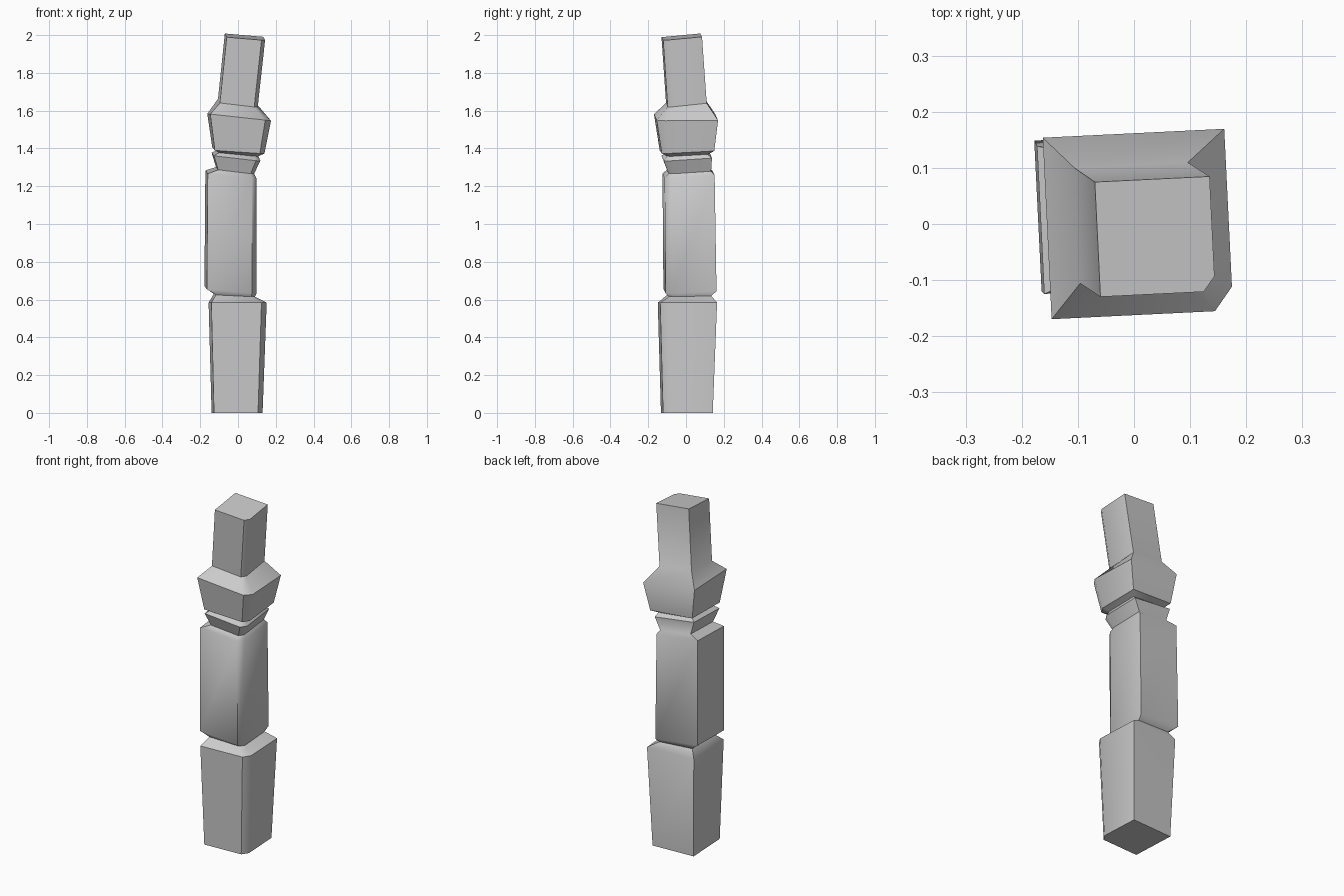
import bpy, bmesh, math

if "Cube" in bpy.data.objects:
    bpy.data.objects.remove(bpy.data.objects["Cube"])

ROT = math.radians(2.8)      # whole post is slightly twisted about z
C, S = math.cos(ROT), math.sin(ROT)


def ring(bm, z, x0, x1, y0, y1, tx, ty):
    """Square section with the front right corner chamfered, fitted to bounds and tilted."""
    cx, cy = (x0 + x1) / 2, (y0 + y1) / 2
    hx, hy = (x1 - x0) / 2.1, (y1 - y0) / 2.1
    pts = [(-hx, -hy), (hx * 0.8, -hy), (hx, -hy * 0.74), (hx, hy), (-hx, hy)]
    verts = []
    for px, py in pts:
        dx, dy = px * C - py * S, px * S + py * C
        verts.append(bm.verts.new((cx + dx, cy + dy, z + tx * dx + ty * dy)))
    return verts


# z, x min, x max, y min, y max, tilt along x, tilt along y
sections = [
    (0.000, -0.140, 0.132, -0.133, 0.142, 0, 0),             # foot
    (0.584, -0.156, 0.154, -0.150, 0.165, 0, 0),
    (0.622, -0.128, 0.090, -0.100, 0.135, -0.05, 0.02),      # lower groove
    (0.650, -0.178, 0.100, -0.120, 0.162, -0.10, 0.05),      # shaft
    (1.262, -0.173, 0.099, -0.125, 0.152, -0.10, 0.06),
    (1.283, -0.116, 0.086, -0.102, 0.134, -0.12, 0.06),      # upper groove
    (1.355, -0.140, 0.120, -0.130, 0.138, -0.12, 0.06),      # ring
    (1.373, -0.112, 0.110, -0.110, 0.115, -0.10, 0.05),
    (1.388, -0.136, 0.142, -0.140, 0.150, -0.07, 0.05),      # collar
    (1.565, -0.163, 0.177, -0.170, 0.170, -0.11, 0.00),
    (1.640, -0.106, 0.106, -0.106, 0.110, -0.12, 0.10),      # top peg
    (1.990, -0.070, 0.145, -0.130, 0.085, -0.09, 0.09),
]

bm = bmesh.new()
rings = [ring(bm, *s) for s in sections]
for a, b in zip(rings, rings[1:]):
    for i in range(5):
        j = (i + 1) % 5
        bm.faces.new((a[i], a[j], b[j], b[i]))
bm.faces.new(rings[0][::-1])
bm.faces.new(rings[-1])
bmesh.ops.recalc_face_normals(bm, faces=bm.faces[:])

mesh = bpy.data.meshes.new("wooden_post")
bm.to_mesh(mesh)
bm.free()
post = bpy.data.objects.new("wooden_post", mesh)
bpy.context.collection.objects.link(post)

# soft horizontal bends, crisp corners
bpy.context.view_layer.objects.active = post
post.select_set(True)
bpy.ops.object.shade_smooth_by_angle(angle=math.radians(42))
